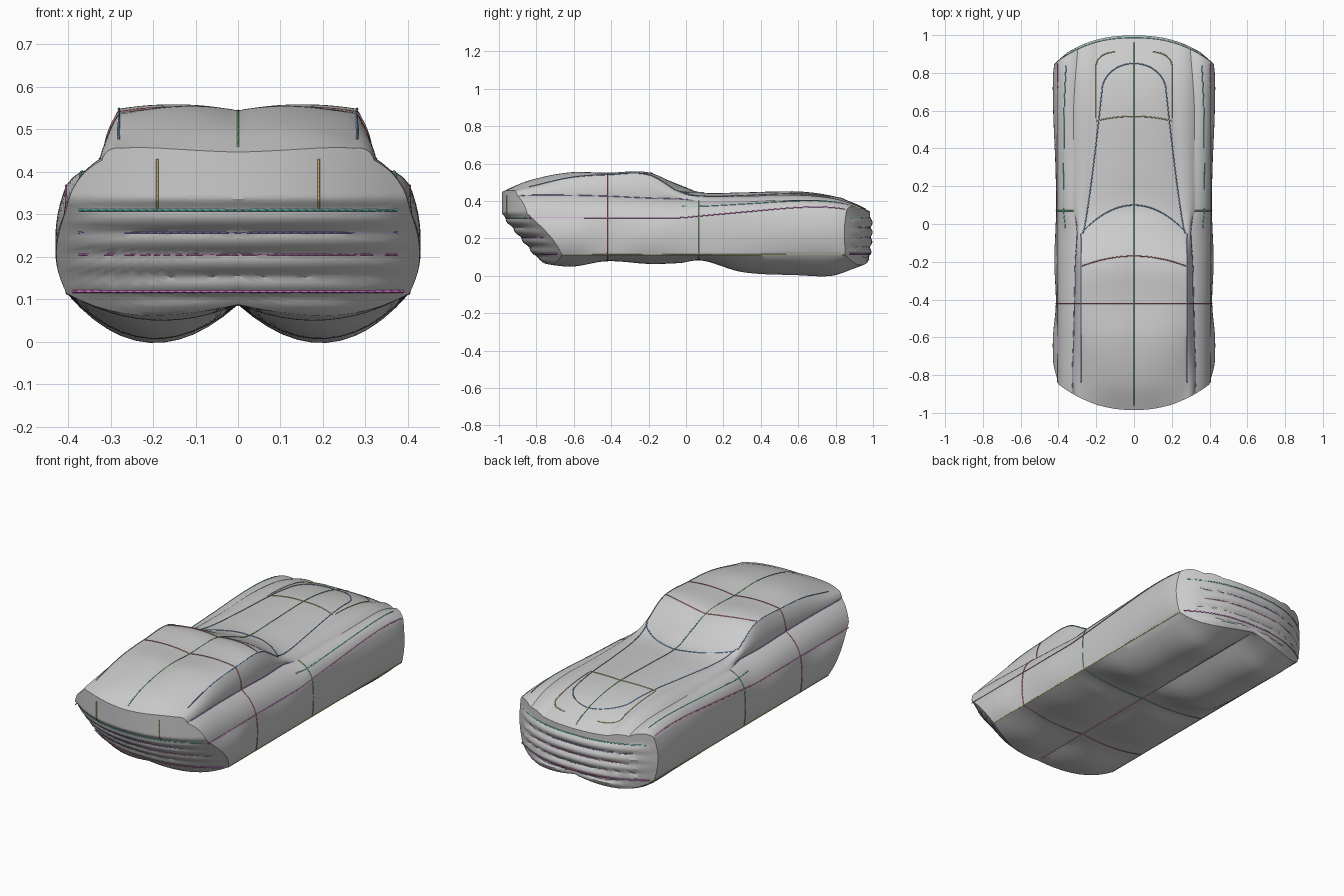
import bpy, bmesh, math

if "Cube" in bpy.data.objects:
    bpy.data.objects.remove(bpy.data.objects["Cube"])

# Stations: y, centre z, roof edge x, roof edge z, belt x, belt z, shoulder z, side bulge, floor lobe, roof bulge
ST = [
    (-1.0, .440, .27, .438, .31, .420, .31, .008, .00, .002),
    (-.84, .505, .28, .475, .325, .43, .31, .018, .02, .016),
    (-.62, .543, .28, .525, .32, .43, .31, .026, .05, .018),
    (-.42, .538, .28, .540, .315, .425, .31, .010, .020, .012),
    (-.20, .540, .28, .540, .31, .415, .31, .018, .035, .013),
    (-.03, .482, .277, .445, .30, .41, .31, .012, .030, .012),
    (.08, .442, .25, .425, .32, .40, .32, .008, .015, .010),
    (.30, .443, .23, .425, .32, .40, .34, .012, .080, .010),
    (.60, .448, .22, .430, .32, .405, .365, .024, .097, .008),
    (.78, .425, .21, .412, .31, .395, .365, .025, .100, .008),
    (.90, .385, .20, .375, .30, .365, .345, .012, .060, .006),
    (1.0, .335, .20, .328, .30, .318, .30, .008, .02, .002),
]


def params(y):
    y = max(-1, min(1, y))
    i = max(k for k in range(len(ST) - 1) if ST[k][0] <= y)
    a, b = ST[i], ST[i + 1]
    p, q = ST[max(i - 1, 0)], ST[min(i + 2, len(ST) - 1)]
    h = b[0] - a[0]
    t = (y - a[0]) / h
    out = []
    for k in range(1, 10):
        m0 = (b[k] - p[k]) / (b[0] - p[0]) * h
        m1 = (q[k] - a[k]) / (q[0] - a[0]) * h
        out.append((2*t**3 - 3*t*t + 1)*a[k] + (t**3 - 2*t*t + t)*m0
                   + (3*t*t - 2*t**3)*b[k] + (t**3 - t*t)*m1)
    return out


def section(y, s):
    """Half section: s 0..5 runs roof, window, shoulder, side, floor."""
    zt, cw, ce, bx, bz, sz, sb, lobe, hb = params(y)
    key = [(0, zt), (cw, ce), (bx, bz), (.405, sz), (.403, .113), (0, .087)]
    bul = [hb, .01, .016, sb, lobe]
    i = min(int(s), 4)
    t = s - i
    (x0, z0), (x1, z1) = key[i], key[i + 1]
    L = math.hypot(x1 - x0, z1 - z0)
    d = 4*t*(1 - t)*bul[i]
    return x0 + (x1-x0)*t - d*(z1-z0)/L, z0 + (z1-z0)*t + d*(x1-x0)/L


def y_front(x, z):
    return -.985 + .14*(abs(x)/.405)**2.2 + .82*max(0, .335 - z)


def y_back(x, z):
    return .985 - .125*(abs(x)/.405)**2.4 - .1*max(0, .2 - z)


# Lofted body shell
N, ROWS, RINGS = 12, 110, 24
ss = [k/N for k in range(5*N + 1)]
loop = [(s, 1) for s in ss] + [(s, -1) for s in reversed(ss[1:-1])]
bm = bmesh.new()
rows = []
for r in range(ROWS + 1):
    t = r/ROWS
    row = []
    for s, sg in loop:
        y = -1 + 2*t
        for _ in range(6):
            x, z = section(y, s)
            y = y_front(x, z)*(1 - t) + y_back(x, z)*t
        row.append(bm.verts.new((sg*x, y, z)))
    rows.append(row)


def bridge(a, b):
    n = len(a)
    for k in range(n):
        bm.faces.new((a[k], a[(k+1) % n], b[(k+1) % n], b[k]))


for a, b in zip(rows, rows[1:]):
    bridge(a, b)


# Rippled end panels
def ripple(x, z):
    if z > .31:
        return 0
    return .013*abs(math.sin(math.pi*(z - .31)/.052))


for ring, lim, sign, zc in ((rows[0], y_front, -1, .27), (rows[-1], y_back, 1, .22)):
    prev = ring
    for r in range(1, RINGS + 1):
        f = r/RINGS
        w = min(1, f*6)
        new = []
        if r == RINGS:
            c = bm.verts.new((0, lim(0, zc) + sign*ripple(0, zc), zc))
            for k in range(len(prev)):
                bm.faces.new((prev[k], prev[(k+1) % len(prev)], c))
            break
        for v in ring:
            x, z = v.co.x*(1 - f), zc + (v.co.z - zc)*(1 - f)
            new.append(bm.verts.new((x, lim(x, z) + sign*w*ripple(x, z), z)))
        bridge(prev, new)
        prev = new
bmesh.ops.recalc_face_normals(bm, faces=bm.faces)
me = bpy.data.meshes.new("car_body")
bm.to_mesh(me)
bm.free()
body = bpy.data.objects.new("car_body", me)
bpy.context.collection.objects.link(body)
bpy.context.view_layer.objects.active = body
body.select_set(True)
bpy.ops.object.shade_smooth_by_angle(angle=math.radians(32))

# Coloured feature lines lying on the surface
COL = dict(green=(.2, .6, .2, 1), red=(.6, .2, .2, 1), blue=(.2, .4, .7, 1), purple=(.4, .25, .75, 1),
           magenta=(.75, .2, .65, 1), teal=(.15, .6, .55, 1), olive=(.55, .55, .15, 1), gold=(.75, .6, .25, 1))
MATS = {}
for n, c in COL.items():
    MATS[n] = bpy.data.materials.new(n)
    MATS[n].diffuse_color = c


def line(name, col, pts, mirror=False):
    cu = bpy.data.curves.new(name, 'CURVE')
    cu.dimensions = '3D'
    cu.bevel_depth = .003
    cu.bevel_resolution = 0
    for sg in ((1, -1) if mirror else (1,)):
        sp = cu.splines.new('POLY')
        sp.points.add(len(pts) - 1)
        for p, (x, y, z) in zip(sp.points, pts):
            p.co = (sg*x, y, z, 1)
    cu.materials.append(MATS[col])
    bpy.context.collection.objects.link(bpy.data.objects.new(name, cu))


def lin(a, b, n=40):
    return [a + (b - a)*k/n for k in range(n + 1)]


def along(s, y0, y1):
    return [(section(y, s)[0], y, section(y, s)[1]) for y in lin(y0, y1)]


def around(y, s0, s1):
    return [(section(y, s)[0], y, section(y, s)[1]) for s in lin(s0, s1)]


def on_top(x, y):
    cw = params(y)[1]
    s = min(abs(x)/cw, 1)
    if abs(x) > cw:
        s = 1 + min(1, (abs(x) - cw)/(params(y)[3] - cw))
    return (x, y, section(y, s)[1])


line("centre_line", "green", along(0, -.96, .96))
line("floor_centre_line", "magenta", along(5, -.75, .94))
line("roof_edge", "blue", along(1, -.84, -.05), True)
line("belt_line", "purple", along(2, -.88, .02), True)
line("shoulder_line", "magenta", along(3, -.84, .85), True)
line("fender_line", "teal", along(2.5, -.02, .84), True)
line("sill_line", "olive", along(4, -.66, .85), True)
line("rear_door_seam", "red", around(-.42, 0, 5), True)
line("front_door_seam", "green", around(.07, 2, 5), True)
line("roof_header", "red", [on_top(x, -.17 - .7*x*x) for x in lin(-.275, .275)])
line("windscreen_base", "blue", [on_top(x, .1 - 1.9*x*x) for x in lin(-.27, .27)])
line("hood_outline", "blue", [on_top(.27 - .1*t**.8, -.05 + .75*t) for t in lin(0, 1)]
     + [on_top(.17*math.cos(a), .7 + .15*math.sin(a)) for a in lin(0, math.pi/2)], True)
line("hood_arc", "gold", [on_top(x, .57 - .6*x*x) for x in lin(-.2, .2)])
line("nose_outline", "gold", [on_top(.2, y) for y in lin(.56, .84)]
     + [on_top(.1 + .1*math.cos(a), .84 + .07*math.sin(a)) for a in lin(0, math.pi/2)], True)
for k, (z, c) in enumerate(((.31, "teal"), (.258, "purple"), (.206, "magenta"), (.118, "magenta"))):
    w = .375 if z > .15 else .39
    rip = ripple(0, z)
    line(f"front_panel_line_{k}", c, [(x, y_front(x, z) - rip - .001, z) for x in lin(-w, w)])
    line(f"back_panel_line_{k}", c, [(x, y_back(x, z) + rip + .001, z) for x in lin(-w, w)])
line("front_panel_side", "gold", [(.19, y_front(.19, z) - .001, z) for z in lin(.31, .43)], True)

for m in bpy.data.materials:
    if m.users and not m.is_grease_pencil:
        m.use_nodes = True
        m.node_tree.nodes["Principled BSDF"].inputs["Base Color"].default_value = m.diffuse_color
